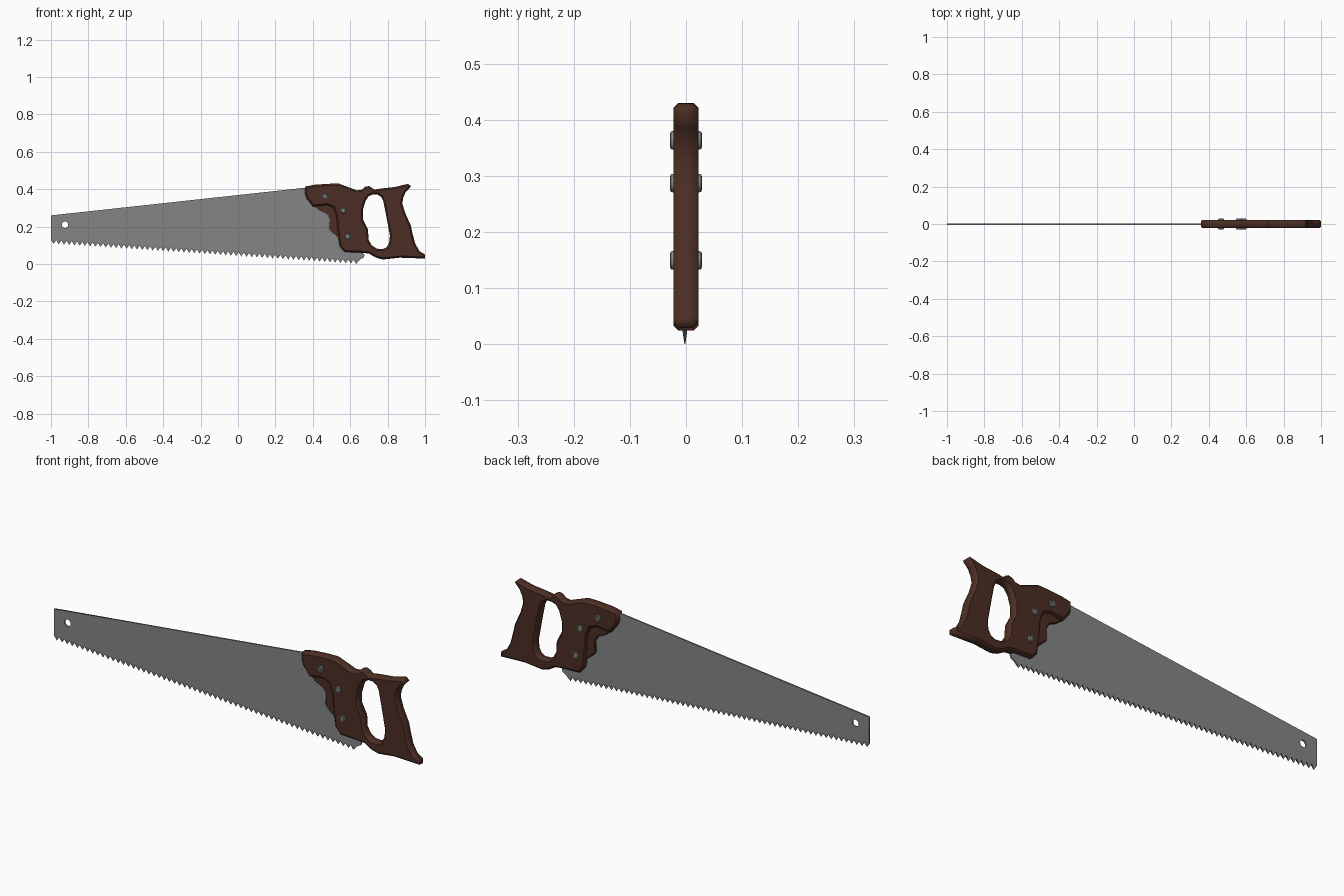
import bpy, bmesh, math
from mathutils import Matrix, Vector

if "Cube" in bpy.data.objects:
    bpy.data.objects.remove(bpy.data.objects["Cube"])


def material(name, rgb):
    m = bpy.data.materials.new(name)
    m.diffuse_color = (*rgb, 1)
    m.use_nodes = True
    m.node_tree.nodes["Principled BSDF"].inputs["Base Color"].default_value = m.diffuse_color
    return m


STEEL = material("steel grey", (0.23, 0.24, 0.235))
WOOD = material("dark brown wood", (0.072, 0.027, 0.017))
BOLT = material("bolt grey", (0.25, 0.27, 0.26))


def plate(name, outlines, half, chamfer, mat):
    """Filled x-z outlines (later ones are holes), chamfered, thickness along y."""
    cu = bpy.data.curves.new(name, 'CURVE')
    cu.dimensions = '2D'
    cu.fill_mode = 'BOTH'
    cu.extrude = half - chamfer
    cu.bevel_depth = chamfer
    cu.bevel_resolution = 0
    cu.offset = -chamfer
    for pts in outlines:
        sp = cu.splines.new('POLY')
        sp.points.add(len(pts) - 1)
        for p, (x, z) in zip(sp.points, pts):
            p.co = (x, z, 0, 1)
        sp.use_cyclic_u = True
    ob = bpy.data.objects.new(name, cu)
    bpy.context.collection.objects.link(ob)
    bpy.ops.object.select_all(action='DESELECT')
    bpy.context.view_layer.objects.active = ob
    ob.select_set(True)
    bpy.ops.object.convert(target='MESH')
    ob = bpy.context.object
    ob.name = name
    me = ob.data
    me.transform(Matrix.Rotation(math.pi / 2, 4, 'X'))
    bm = bmesh.new()
    bm.from_mesh(me)
    bmesh.ops.remove_doubles(bm, verts=bm.verts, dist=1e-5)
    bmesh.ops.recalc_face_normals(bm, faces=bm.faces)
    bm.to_mesh(me)
    bm.free()
    me.materials.clear()
    me.materials.append(mat)
    return ob


def ring(x, z, r, n):
    return [(x + r * math.cos(2 * math.pi * i / n), z + r * math.sin(2 * math.pi * i / n)) for i in range(n)]


# blade with a toothed lower edge and a hanging hole
TEETH = 59
PITCH = 1.645 / TEETH


def tip_line(x):
    return 0.108 * (0.632 - x) / 1.632


teeth = []
for i in range(TEETH):
    x = -1 + PITCH * i
    teeth.append((x, tip_line(x) + 0.022))
    teeth.append((x + PITCH * 0.5, tip_line(x + PITCH * 0.5)))
outline = teeth + [(0.65, 0.022), (0.672, 0.035), (0.677, 0.05), (0.64, 0.08),
                   (0.62, 0.36), (0.42, 0.412), (0.36, 0.408), (-1, 0.26)]
blade = plate("blade", [outline, ring(-0.925, 0.21, 0.017, 20)], 0.004, 0, STEEL)
for v in blade.data.vertices:            # sharpen the teeth
    if v.co.x < 0.645 and v.co.z < tip_line(v.co.x) + 0.004:
        v.co.y *= 0.2
blade.location.y = -0.002

# handle with grip opening
handle_outline = [
    (0.358, 0.414), (0.41, 0.424), (0.48, 0.429), (0.54, 0.43), (0.58, 0.415), (0.636, 0.394),
    (0.663, 0.398), (0.679, 0.413), (0.70, 0.417), (0.716, 0.408), (0.728, 0.398), (0.76, 0.403),
    (0.84, 0.412), (0.91, 0.429), (0.925, 0.415), (0.897, 0.385), (0.884, 0.357), (0.878, 0.325),
    (0.893, 0.275), (0.924, 0.206), (0.932, 0.168), (0.947, 0.11), (0.971, 0.068), (1.0, 0.051),
    (1.0, 0.029), (0.866, 0.034), (0.775, 0.024), (0.738, 0.034), (0.70, 0.056), (0.652, 0.061),
    (0.57, 0.064), (0.543, 0.095), (0.535, 0.15), (0.524, 0.265), (0.508, 0.302), (0.476, 0.315),
    (0.401, 0.307), (0.367, 0.35), (0.358, 0.375)]
grip_hole = [
    (0.70, 0.364), (0.722, 0.372), (0.745, 0.372), (0.766, 0.358), (0.777, 0.335), (0.791, 0.265),
    (0.812, 0.152), (0.808, 0.113), (0.795, 0.09), (0.775, 0.08), (0.742, 0.082), (0.715, 0.1),
    (0.698, 0.13), (0.695, 0.185), (0.668, 0.238), (0.668, 0.291), (0.682, 0.338)]
plate("handle", [handle_outline, grip_hole], 0.0225, 0.009, WOOD)

# thin serrated wood trim between handle and blade
path = [Vector(p) for p in ((0.41, 0.312), (0.435, 0.29), (0.478, 0.27), (0.494, 0.24),
                            (0.489, 0.188), (0.515, 0.162), (0.54, 0.143))]
trim = []
for a, b in zip(path, path[1:]):
    d = b - a
    n = max(2, round(d.length / 0.011))
    out = Vector((d.y, -d.x)).normalized()
    for i in range(n):
        trim.append(tuple(a + d * (i / n)))
        trim.append(tuple(a + d * ((i + 0.5) / n) + out * 0.007))
trim += [(0.56, 0.143), (0.56, 0.33), (0.42, 0.33)]
plate("serrated_trim", [trim], 0.013, 0, WOOD)

# three slotted bolts passing through the handle
for k, (x, z) in enumerate(((0.465, 0.363), (0.562, 0.287), (0.586, 0.149))):
    bm = bmesh.new()
    bmesh.ops.create_cone(bm, cap_ends=True, segments=20, radius1=0.0165, radius2=0.0165, depth=0.0565,
                          matrix=Matrix.Rotation(math.pi / 2, 4, 'X'))
    caps = [f for f in bm.faces if len(f.verts) > 4]
    rims = [e for f in caps for e in f.edges]
    bmesh.ops.bevel(bm, geom=rims, offset=0.004, segments=2, profile=0.5, affect='EDGES')
    caps = [f for f in bm.faces if len(f.verts) > 4]
    bmesh.ops.inset_individual(bm, faces=caps, thickness=0.003, depth=-0.0025)
    for w, h in ((0.018, 0.004), (0.004, 0.018)):
        bmesh.ops.create_cube(bm, size=1, matrix=Matrix.Diagonal((w, 0.0535, h, 1)))
    me = bpy.data.meshes.new("bolt")
    bm.to_mesh(me)
    bm.free()
    me.materials.append(BOLT)
    ob = bpy.data.objects.new(f"bolt_{k + 1}", me)
    ob.location = (x, 0, z)
    bpy.context.collection.objects.link(ob)
